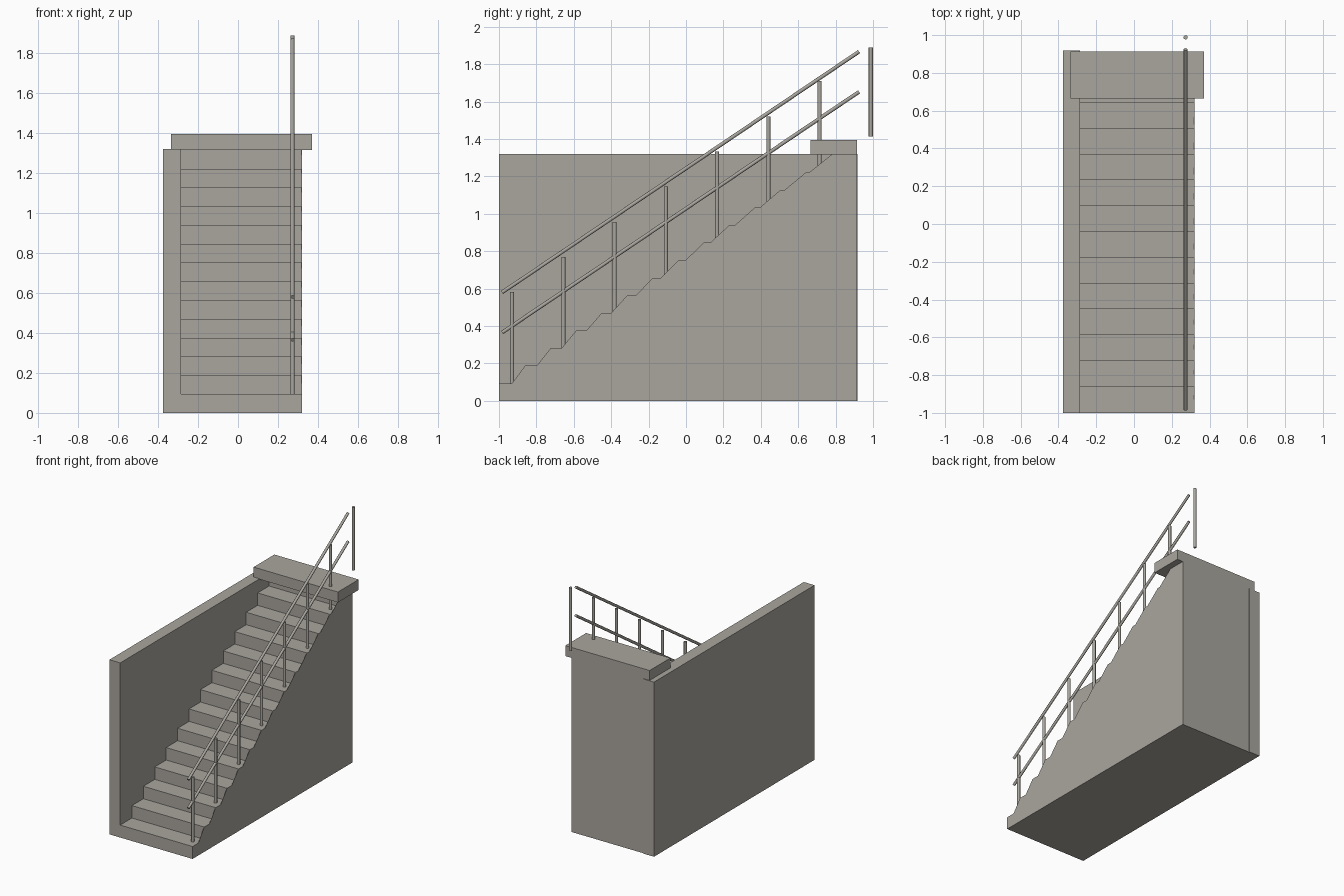
import bpy, bmesh
from mathutils import Vector

cube = bpy.data.objects.get("Cube")
if cube:
    bpy.data.objects.remove(cube)


def make_material(name, colour):
    mat = bpy.data.materials.new(name)
    mat.use_nodes = True
    mat.diffuse_color = colour
    mat.node_tree.nodes["Principled BSDF"].inputs["Base Color"].default_value = colour
    return mat


concrete = make_material("warm grey", (0.40, 0.38, 0.345, 1))


def add_object(name, bm):
    bmesh.ops.recalc_face_normals(bm, faces=bm.faces)
    mesh = bpy.data.meshes.new(name)
    bm.to_mesh(mesh)
    bm.free()
    mesh.materials.append(concrete)
    obj = bpy.data.objects.new(name, mesh)
    bpy.context.collection.objects.link(obj)
    return obj


def extrude_profile(name, points, x0, x1):
    """Side profile of (y, z) points, extruded from x0 to x1."""
    bm = bmesh.new()
    face = bm.faces.new([bm.verts.new((x0, y, z)) for y, z in points])
    ext = bmesh.ops.extrude_face_region(bm, geom=[face])
    moved = [v for v in ext["geom"] if isinstance(v, bmesh.types.BMVert)]
    bmesh.ops.translate(bm, verts=moved, vec=(x1 - x0, 0, 0))
    return add_object(name, bm)


def box(name, x0, x1, y0, y1, z0, z1):
    return extrude_profile(name, [(y0, z0), (y1, z0), (y1, z1), (y0, z1)], x0, x1)


def tube(name, start, end, radius):
    start, end = Vector(start), Vector(end)
    axis = end - start
    bm = bmesh.new()
    bmesh.ops.create_cone(bm, cap_ends=True, segments=12, radius1=radius,
                          radius2=radius, depth=axis.length)
    obj = add_object(name, bm)
    obj.location = (start + end) / 2
    obj.rotation_euler = axis.to_track_quat("Z", "Y").to_euler()
    for poly in obj.data.polygons:
        poly.use_smooth = len(poly.vertices) == 4
    return obj


RISE, RUN, STEPS = 0.094, 0.1365, 14
FRONT, BACK, FIRST = -1.0, 0.913, -0.86
LEFT, RIGHT = -0.285, 0.32

# Solid flight of steps, and a thin side face whose edge slopes up to each nosing
stairs = [(BACK, 0), (FRONT, 0), (FRONT, RISE)]
side = list(stairs)
for i in range(STEPS - 1):
    y, z = FIRST + i * RUN, (i + 1) * RISE
    stairs += [(y, z), (y, z + RISE)]
    foot = -0.93 + (z - RISE) * 1.41
    side += [(min(foot, y - 0.01), z), (y, z + RISE)]
stairs.append((BACK, STEPS * RISE))
side.append((BACK, STEPS * RISE))
extrude_profile("stair_flight", stairs, LEFT, RIGHT - 0.002)
extrude_profile("stair_side_face", side, RIGHT - 0.002, RIGHT)

# Side wall and top landing slab
box("side_wall", -0.375, LEFT, FRONT, 0.918, 0, 1.32)
box("landing_slab", -0.335, 0.37, 0.665, BACK, STEPS * RISE, 1.395)

# Handrail with a post on every second step
RAIL_X = 0.273
for i in range(7):
    y = -0.93 + i * 2 * RUN * 1.004
    base = RISE + i * 2 * RISE
    tube(f"rail_post_{i + 1}", (RAIL_X, y, base), (RAIL_X, y, base + 0.487), 0.011)
tube("landing_post", (RAIL_X, 0.988, 1.413), (RAIL_X, 0.988, 1.89), 0.011)
for name, z in (("hand_rail", 0.58), ("middle_rail", 0.365)):
    tube(name, (RAIL_X, -0.983, z), (RAIL_X, 0.925, z + 1.287), 0.01)
